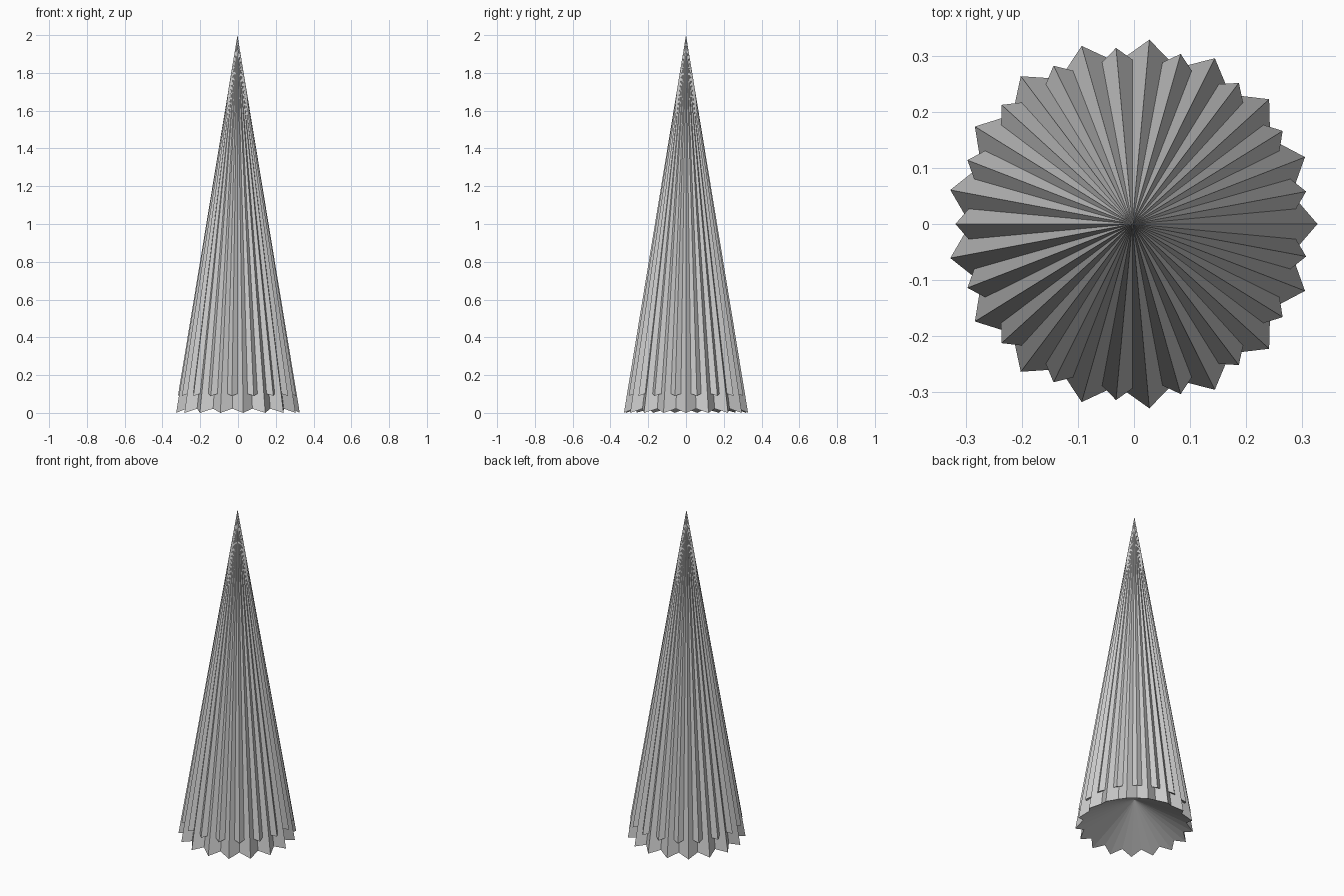
import bpy
import bmesh
from math import cos, sin, pi

cube = bpy.data.objects.get("Cube")
if cube:
    bpy.data.objects.remove(cube, do_unlink=True)

POINTS = 17        # ridges around each cone
TIP_R = 0.33       # radius at a ridge
VALLEY_R = 0.289   # radius at a groove
HEIGHT = 2.0
HOLLOW = 0.18      # height of the hollow underside's centre
CENTRE_X = -0.003

grey = bpy.data.materials.new("plain_grey")
grey.use_nodes = True
colour = (0.6, 0.6, 0.6, 1)
grey.diffuse_color = colour
grey.node_tree.nodes["Principled BSDF"].inputs["Base Color"].default_value = colour


def pleated_cone(name, scale, turn):
    """Star-based cone with a hollow underside, scaled about its apex."""
    bm = bmesh.new()
    lift = HEIGHT * (1 - scale)
    rim = []
    for i in range(POINTS * 2):
        r = VALLEY_R if i % 2 else TIP_R
        a = turn + pi * i / POINTS
        z = HOLLOW * (1 - r / TIP_R)
        rim.append(bm.verts.new((r * scale * cos(a), r * scale * sin(a),
                                 z * scale + lift)))
    apex = bm.verts.new((0, 0, HEIGHT))
    hollow = bm.verts.new((0, 0, HOLLOW * scale + lift))
    for i, v in enumerate(rim):
        w = rim[(i + 1) % len(rim)]
        bm.faces.new((v, w, apex))
        bm.faces.new((w, v, hollow))
    mesh = bpy.data.meshes.new(name)
    bm.to_mesh(mesh)
    bm.free()
    mesh.materials.append(grey)
    obj = bpy.data.objects.new(name, mesh)
    obj.location.x = CENTRE_X
    bpy.context.collection.objects.link(obj)
    return obj


# Lower cone, and a shorter one whose ridges fill its grooves
pleated_cone("lower_pleated_cone", 1.0, 0)
pleated_cone("upper_pleated_cone", 0.955, pi / POINTS)
